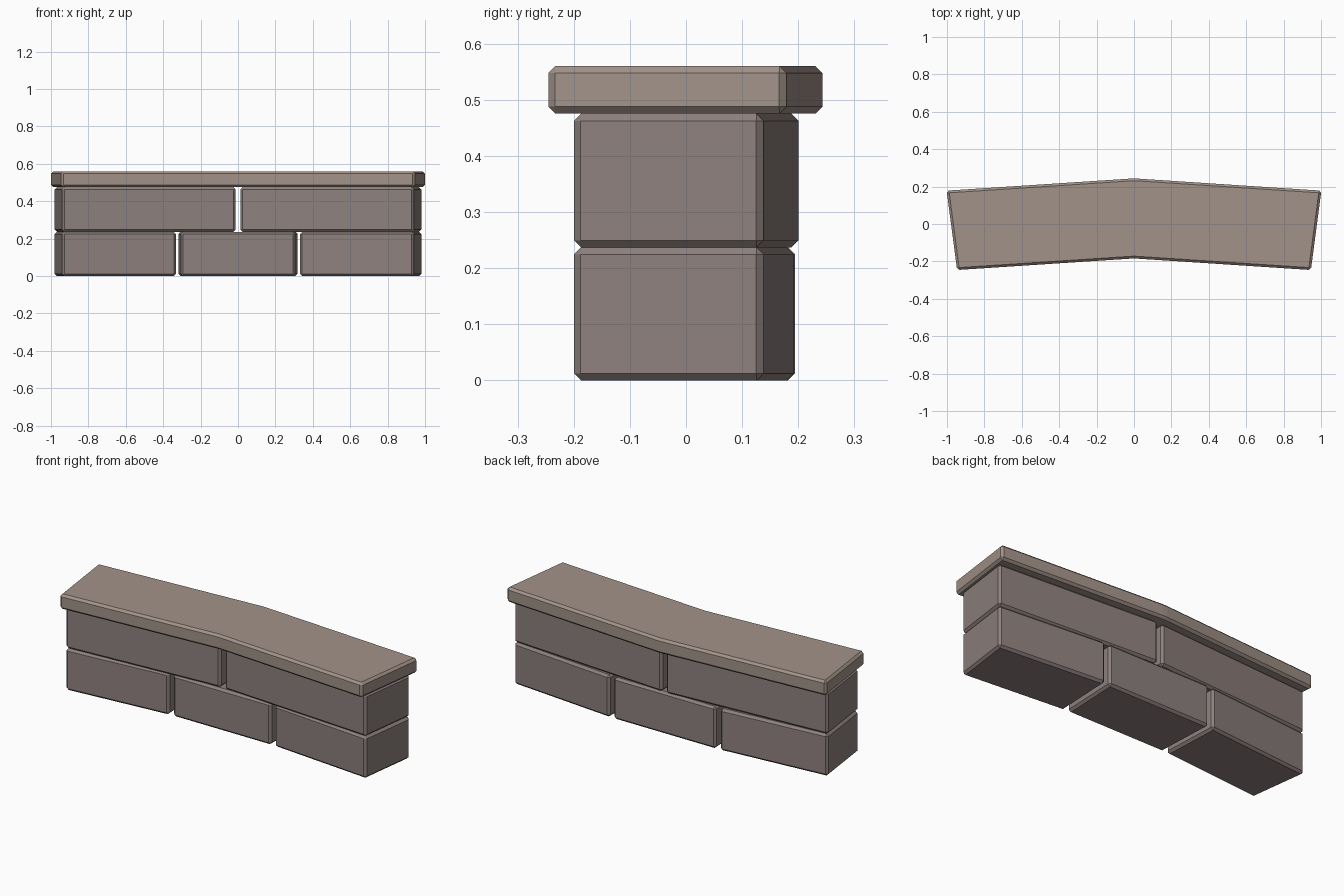
import bpy, bmesh
from math import sin, cos, radians

if "Cube" in bpy.data.objects:
    bpy.data.objects.remove(bpy.data.objects["Cube"])

CENTRE_Y = -7.431   # centre of the arc the wall follows
HALF = 7.5          # half sweep in degrees
GAP = 0.1           # half joint width in degrees


def material(name, colour):
    m = bpy.data.materials.new(name)
    m.diffuse_color = (*colour, 1)
    m.use_nodes = True
    m.node_tree.nodes["Principled BSDF"].inputs["Base Color"].default_value = m.diffuse_color
    return m


def arc_stone(name, angles, r_front, r_back, z0, z1, mat):
    """Chamfered stone swept through the given angles about the arc centre."""
    bm = bmesh.new()
    rings = []
    for a in map(radians, angles):
        section = [(r_front, z0), (r_back, z0), (r_back, z1), (r_front, z1)]
        rings.append([bm.verts.new((r * sin(a), CENTRE_Y + r * cos(a), z))
                      for r, z in section])
    for p, q in zip(rings, rings[1:]):
        for i in range(4):
            j = (i + 1) % 4
            bm.faces.new((p[i], p[j], q[j], q[i]))
    bm.faces.new(rings[0])
    bm.faces.new(rings[-1][::-1])
    bmesh.ops.recalc_face_normals(bm, faces=bm.faces)
    me = bpy.data.meshes.new(name)
    bm.to_mesh(me)
    bm.free()
    me.materials.append(mat)
    ob = bpy.data.objects.new(name, me)
    bpy.context.collection.objects.link(ob)
    bev = ob.modifiers.new("chamfer", 'BEVEL')
    bev.width = 0.0125
    bev.segments = 1
    bev.limit_method = 'NONE'
    return ob


block_mat = material("block_stone", (0.27, 0.22, 0.21))
cap_mat = material("cap_stone", (0.36, 0.29, 0.25))

# Two courses of straight blocks: three below, two above
for course, count, z0, z1 in (("lower", 3, 0, 0.237), ("upper", 2, 0.237, 0.475)):
    step = 2 * HALF / count
    for i in range(count):
        a = -HALF + i * step
        arc_stone(f"{course}_block_{i + 1}", (a + GAP, a + step - GAP),
                  7.291, 7.632, z0, z1, block_mat)

# One-piece coping bent at the middle
arc_stone("coping", (-HALF, 0, HALF), 7.247, 7.675, 0.475, 0.56, cap_mat)
